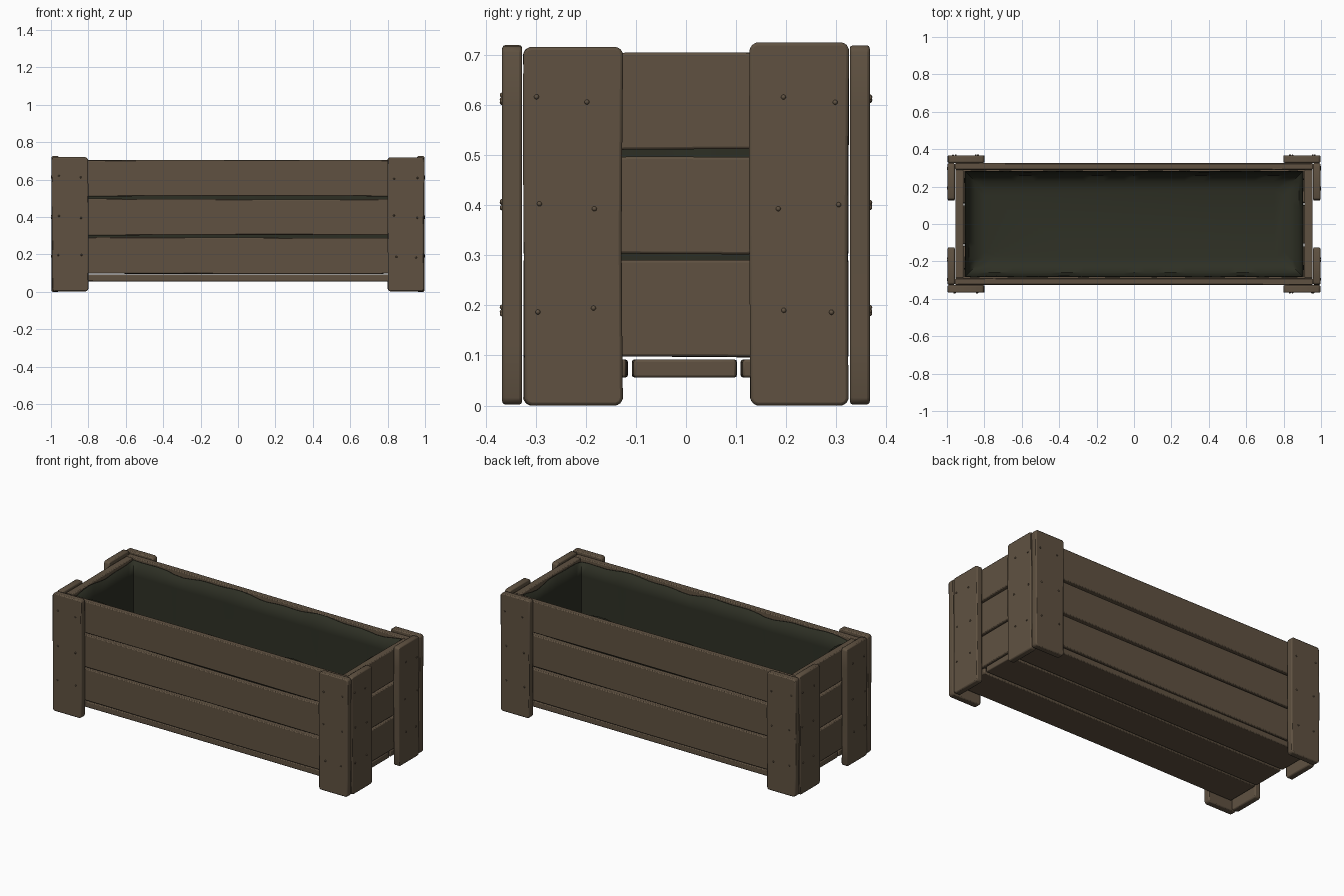
import bpy, bmesh, math, random
from mathutils import Vector, Matrix

if "Cube" in bpy.data.objects:
    bpy.data.objects.remove(bpy.data.objects["Cube"])

random.seed(4)


def material(name, rgb):
    m = bpy.data.materials.new(name)
    m.diffuse_color = (*rgb, 1)
    m.use_nodes = True
    m.node_tree.nodes["Principled BSDF"].inputs["Base Color"].default_value = m.diffuse_color
    return m


WOOD = material("weathered brown wood", (0.115, 0.083, 0.053))
LINER = material("dark green liner", (0.027, 0.029, 0.018))


def finish(bm, name, mat, bevel=0):
    bmesh.ops.recalc_face_normals(bm, faces=bm.faces)
    me = bpy.data.meshes.new(name)
    bm.to_mesh(me)
    bm.free()
    me.materials.append(mat)
    ob = bpy.data.objects.new(name, me)
    bpy.context.collection.objects.link(ob)
    if bevel:
        mod = ob.modifiers.new("worn_edges", 'BEVEL')
        mod.width, mod.segments, mod.limit_method = bevel, 2, 'ANGLE'
    bpy.ops.object.select_all(action='DESELECT')
    ob.select_set(True)
    bpy.context.view_layer.objects.active = ob
    bpy.ops.object.shade_smooth_by_angle(angle=math.radians(35))
    return ob


def plank(name, lo, hi, axis, cuts=6, wobble=0.002, bevel=0.005, chip=0):
    """Slightly uneven board from corner lo to corner hi, cut along its length."""
    lo, hi = Vector(lo), Vector(hi)
    size = hi - lo
    bm = bmesh.new()
    bmesh.ops.create_cube(bm, size=1, matrix=Matrix.Translation((lo + hi) / 2)
                          @ Matrix.Diagonal((*size, 1)))
    # knock off the corners of the broad face
    thin = min(range(3), key=lambda i: size[i])
    if chip:
        edges = [e for e in bm.edges
                 if abs((e.verts[0].co - e.verts[1].co)[thin]) > 1e-5]
        bmesh.ops.bevel(bm, geom=edges, offset=chip, segments=2,
                        affect='EDGES', profile=0.5)
    for i in range(1, cuts):
        co = lo.copy()
        co[axis] += size[axis] * i / cuts
        no = Vector((0, 0, 0))
        no[axis] = 1
        bmesh.ops.bisect_plane(bm, geom=bm.verts[:] + bm.edges[:] + bm.faces[:],
                               plane_co=co, plane_no=no)
    # gentle wave over the width, so faces stay clean
    wide = 3 - axis - thin
    ph = [random.uniform(0, 6.28) for _ in range(2)]
    for v in bm.verts:
        t = (v.co[axis] - lo[axis]) / size[axis]
        side = 0 if v.co[wide] < (lo[wide] + hi[wide]) / 2 else 1
        v.co[wide] += wobble * math.sin(ph[side] + 5 * t)
    return finish(bm, name, WOOD, bevel)


# Side and end planks, three rows
ROWS = [(0.097, 0.29), (0.303, 0.496), (0.511, 0.704)]
for i, (z0, z1) in enumerate(ROWS):
    for s, label in ((-1, "front"), (1, "back")):
        y = sorted((s * 0.29, s * 0.325))
        plank(f"{label}_plank_{i}", (-0.957, y[0], z0), (0.957, y[1], z1), 0)
    for s, label in ((-1, "left"), (1, "right")):
        x = sorted((s * 0.912, s * 0.955))
        plank(f"{label}_end_plank_{i}", (x[0], -0.289, z0), (x[1], 0.289, z1), 1,
              wobble=0.001)

# Floor boards
for i, (y0, y1) in enumerate([(-0.32, -0.118), (-0.106, 0.1), (0.111, 0.32)]):
    plank(f"floor_board_{i}", (-0.95, y0, 0.056), (0.95, y1, 0.092), 0)


# Corner posts: one board on the long side, one on the end, with nail heads
def nails(name, points):
    bm = bmesh.new()
    for p in points:
        bmesh.ops.create_icosphere(bm, subdivisions=2, radius=0.005,
                                   matrix=Matrix.Translation(p))
    finish(bm, name, WOOD)


for sx, lx in ((-1, "left"), (1, "right")):
    for sy, ly in ((-1, "front"), (1, "back")):
        x = sorted((sx * 0.8, sx * 0.995))
        y = sorted((sy * 0.327, sy * 0.367))
        top = 0.72 + random.uniform(-0.004, 0.004)
        plank(f"{ly}_{lx}_long_side_post", (x[0], y[0], 0.002), (x[1], y[1], top), 2,
              wobble=0.0015, bevel=0.006, chip=0.014)
        x = sorted((sx * 0.958, sx * 0.996))
        y = sorted((sy * 0.127, sy * 0.324))
        top = 0.725 if sy > 0 else 0.716
        plank(f"{ly}_{lx}_end_post", (x[0], y[0], 0), (x[1], y[1], top), 2,
              wobble=0.0015, bevel=0.006, chip=0.014)
        j = lambda: random.uniform(-0.008, 0.008)
        pts = []
        for z in (0.19, 0.4, 0.612):
            for a in (0.84, 0.96):
                pts.append((sx * (a + j()), sy * 0.367, z + j()))
            for b in (0.19, 0.298):
                pts.append((sx * 0.996, sy * (b + j()), z + j()))
        nails(f"{ly}_{lx}_nails", pts)

# Fabric liner: sagging open bag with a wavy rim
bm = bmesh.new()
NX, NY = 32, 12
LEVELS = [(0.69, 0.0), (0.6, 0.002), (0.4, 0.003), (0.22, 0.008),
          (0.15, 0.025), (0.115, 0.06), (0.102, 0.11)]
unit = ([(-1 + 2 * i / NX, -1) for i in range(NX)]
        + [(1, -1 + 2 * i / NY) for i in range(NY)]
        + [(1 - 2 * i / NX, 1) for i in range(NX)]
        + [(-1, 1 - 2 * i / NY) for i in range(NY)])
rings = []
for k, (z, inset) in enumerate(LEVELS):
    ring = []
    for u, v in unit:
        wave = 0.008 * math.sin(9 * u + 4 * v) + 0.005 * math.sin(21 * u - 7 * v)
        dz = wave if k == 0 else 0
        d = inset + (0.003 + abs(wave) * 0.3 if k < 4 else 0)
        ring.append(bm.verts.new((u * (0.911 - d), v * (0.289 - d), z + dz)))
    rings.append(ring)
n = len(unit)
for a, b in zip(rings, rings[1:]):
    for i in range(n):
        bm.faces.new((a[i], a[(i + 1) % n], b[(i + 1) % n], b[i]))
bm.faces.new(rings[-1])
liner = finish(bm, "fabric_liner", LINER)
mod = liner.modifiers.new("thickness", 'SOLIDIFY')
mod.thickness, mod.offset = 0.004, -1
